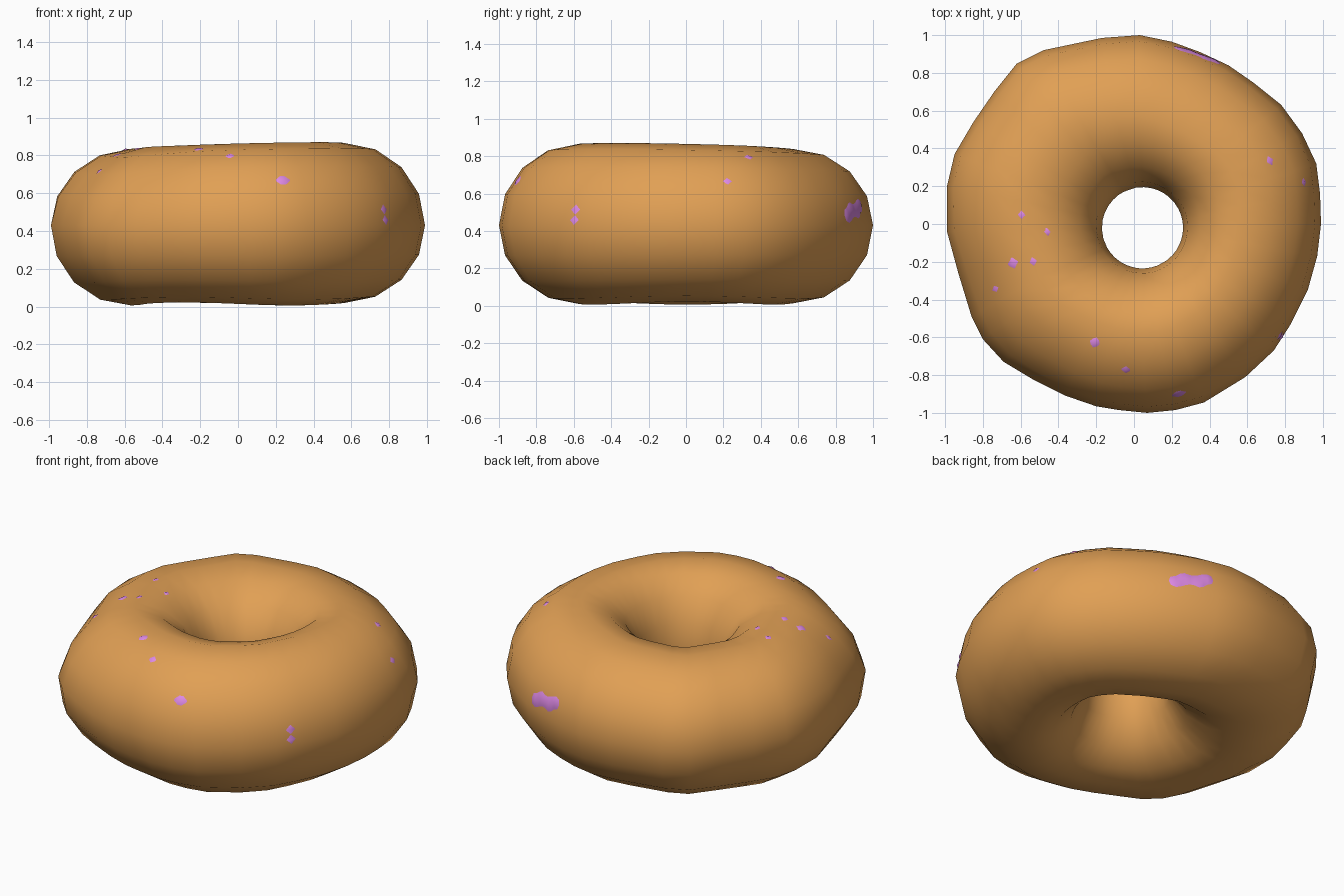
import bpy, math
from mathutils import Vector

if "Cube" in bpy.data.objects:
    bpy.data.objects.remove(bpy.data.objects["Cube"])

# outer outline of the ring, counter-clockwise, seen from above
OUTLINE = [(.99, 0), (.985, .16), (.965, .32), (.89, .48), (.78, .63), (.63, .75), (.5, .84),
           (.35, .91), (.2, .965), (.03, 1), (-.17, .985), (-.48, .92), (-.62, .85), (-.74, .7),
           (-.85, .54), (-.95, .37), (-.99, .2), (-.99, -.04), (-.93, -.26), (-.86, -.49),
           (-.8, -.61), (-.69, -.73), (-.54, -.82), (-.36, -.91), (-.2, -.965), (-.08, -.985),
           (.07, -1), (.22, -.985), (.37, -.945), (.59, -.81), (.74, -.67), (.83, -.53),
           (.92, -.35), (.97, -.17)]
N, M = len(OUTLINE), 16


def section(p):
    """Cross-section of the dough at one outline point."""
    a = math.atan2(p[1], p[0])
    d = Vector((math.cos(a), math.sin(a), 0))
    outer = Vector((p[0], p[1], 0))
    crown = outer - d * .425
    hole = Vector((.045, -.02, 0)) + d * .215
    top = .85 + .02 * math.cos(a + .7)
    bottom = .014 + .008 * math.cos(3 * a)
    mid = .43
    dent = .035 * math.exp(-((a % (2 * math.pi) - 3.75) / .5) ** 2)  # flattened shoulder
    ring = []
    for j in range(M):
        t = 2 * math.pi * j / M
        c, s = math.cos(t), math.sin(t)
        q = crown + (outer - crown) * c if c > 0 else crown + (hole - crown) * -c
        q.z = mid + s * ((top - mid) if s > 0 else (mid - bottom))
        if c > 0:
            k = dent * abs(math.sin(2 * t)) if s > 0 else -.3 * dent * abs(math.sin(2 * t))
            q -= d * k * c + Vector((0, 0, k * s))
        ring.append(q)
    return ring, crown + Vector((0, 0, mid))


sections = [section(p) for p in OUTLINE]


def surface(u, v):
    """Point on the faceted dough plus its inward direction."""
    i, j = int(u), int(v)
    fu, fv = u - i, v - j
    (r0, c0), (r1, c1) = sections[i % N], sections[(i + 1) % N]
    a = r0[j % M].lerp(r0[(j + 1) % M], fv)
    b = r1[j % M].lerp(r1[(j + 1) % M], fv)
    p = a.lerp(b, fu)
    return p, (c0.lerp(c1, fu) - p).normalized()


def grid_object(name, rows, closed, color):
    n, m = len(rows), len(rows[0])
    faces = [(i * m + j, (i + 1) % n * m + j, (i + 1) % n * m + (j + 1) % m, i * m + (j + 1) % m)
             for i in range(n) for j in range(m if closed else m - 1)]
    me = bpy.data.meshes.new(name)
    me.from_pydata([v for row in rows for v in row], [], faces)
    me.shade_smooth()
    mat = bpy.data.materials.new(name)
    mat.diffuse_color = color
    mat.use_nodes = True
    mat.node_tree.nodes["Principled BSDF"].inputs["Base Color"].default_value = mat.diffuse_color
    me.materials.append(mat)
    ob = bpy.data.objects.new(name, me)
    bpy.context.collection.objects.link(ob)
    return ob


# dough ring
grid_object("dough", [s[0] for s in sections], True, (.75, .35, .09, 1))

# icing: thin shell just below the dough, breaking through in small patches
PATCHES = [(.25, .94, .53, .065), (.31, .92, .51, .075), (.37, .9, .5, .075), (.43, .86, .49, .07),
           (.21, -.88, .65, .045), (.25, -.88, .65, .045), (.79, -.59, .51, .045),
           (.79, -.59, .46, .045), (-.2, -.62, .85, .045), (-.66, -.21, .85, .05),
           (-.54, -.2, .86, .04), (-.75, -.35, .73, .04), (-.05, -.77, .78, .04),
           (.71, .33, .78, .04), (.88, .23, .66, .04), (-.61, .06, .86, .04),
           (-.45, -.04, .84, .035)]
SU, SV = 6, 6
base = [[surface(i / SU, j / SV) for j in range(M // 2 * SV + 1)] for i in range(N * SU)]
spots = []
for x, y, z, r in PATCHES:
    c = Vector((x, y, z))
    spots.append((min((p for row in base for p, _ in row), key=lambda p: (p - c).length).copy(), r))


def depth(p):
    lift = max(max(0, 1 - ((p - c).length / r) ** 2) for c, r in spots)
    return .013 - .021 * lift


grid_object("icing", [[p + inward * depth(p) for p, inward in row] for row in base],
            False, (.72, .25, .78, 1))
